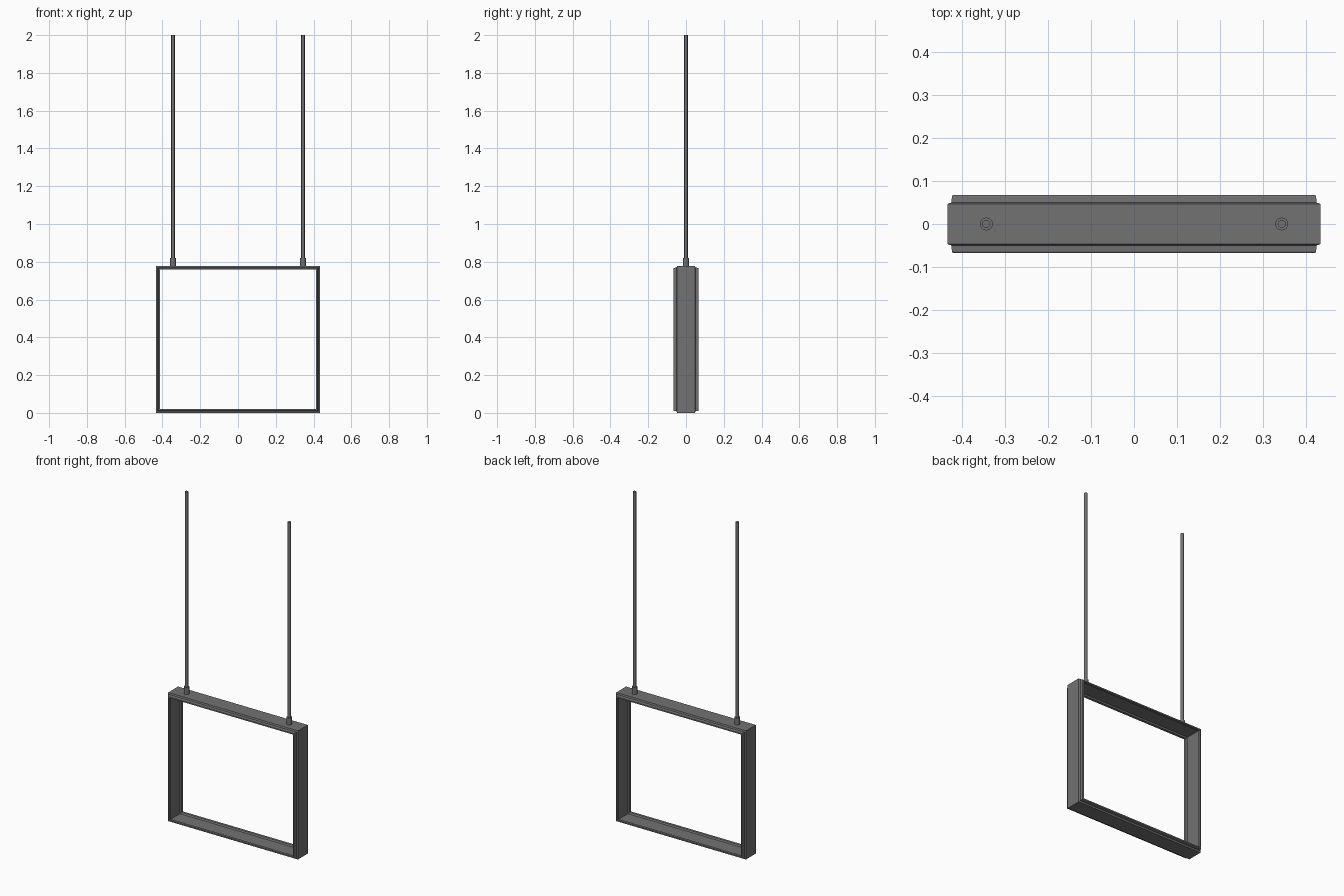
import bpy
import bmesh

cube = bpy.data.objects.get("Cube")
if cube:
    bpy.data.objects.remove(cube)

HALF_WIDTH = 0.434
HEIGHT = 0.778
ROD_X = 0.344

metal = bpy.data.materials.new("dark grey metal")
metal.use_nodes = True
color = (0.17, 0.17, 0.17, 1)
metal.diffuse_color = color
metal.node_tree.nodes["Principled BSDF"].inputs["Base Color"].default_value = color


def frame_loop(bm, inset, y):
    """One mitred rectangle of the frame, inset from its outer edge."""
    x, low, high = HALF_WIDTH - inset, inset, HEIGHT - inset
    corners = [(-x, low), (x, low), (x, high), (-x, high)]
    return [bm.verts.new((cx, y, cz)) for cx, cz in corners]


def build_frame():
    # Back half of the stepped section, from outer face round to inner face
    half = [(0, 0.047), (0.009, 0.05), (0.01, 0.064), (0.012, 0.067),
            (0.02, 0.067), (0.02, 0.052), (0.012, 0.047)]
    section = half + [(inset, -y) for inset, y in reversed(half)]

    bm = bmesh.new()
    loops = [frame_loop(bm, inset, y) for inset, y in section]
    for i, loop in enumerate(loops):
        following = loops[(i + 1) % len(loops)]
        for k in range(4):
            n = (k + 1) % 4
            bm.faces.new((loop[k], loop[n], following[n], following[k]))
    bmesh.ops.recalc_face_normals(bm, faces=bm.faces)
    mesh = bpy.data.meshes.new("frame")
    bm.to_mesh(mesh)
    bm.free()
    mesh.materials.append(metal)
    frame = bpy.data.objects.new("frame", mesh)
    bpy.context.collection.objects.link(frame)


def add_cylinder(name, x, radius, bottom, top):
    bpy.ops.mesh.primitive_cylinder_add(
        vertices=16, radius=radius, depth=top - bottom,
        location=(x, 0, (bottom + top) / 2))
    obj = bpy.context.object
    obj.name = name
    obj.data.materials.append(metal)
    bpy.ops.object.shade_smooth_by_angle()


build_frame()

# Hanging rods with their collars
for side, sign in (("right", -1), ("left", 1)):
    add_cylinder(side + "_collar", sign * ROD_X, 0.015, HEIGHT - 0.006, 0.82)
    add_cylinder(side + "_rod", sign * ROD_X, 0.0095, 0.80, 2.0)
